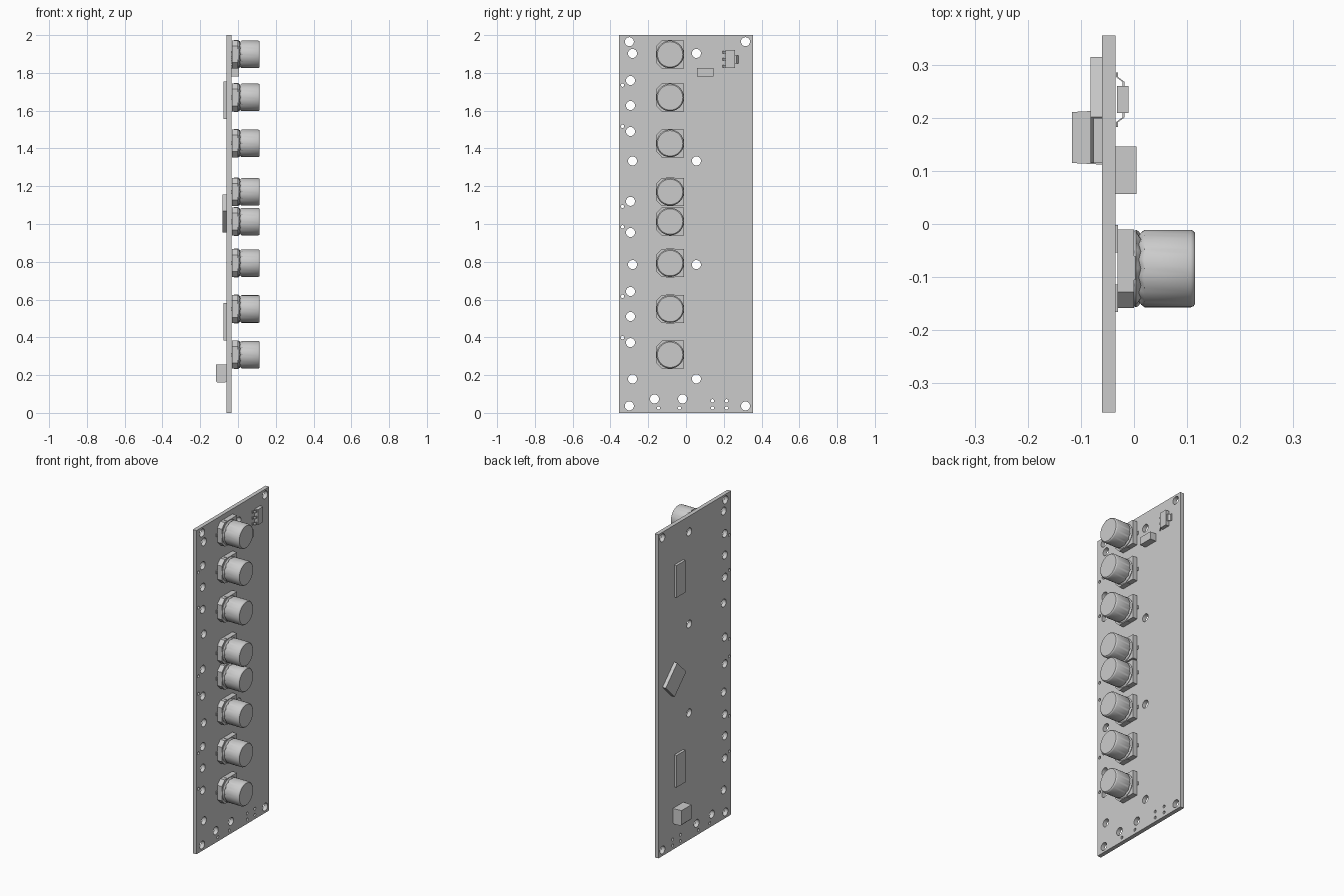
import bpy, bmesh, math
from mathutils import Matrix, Vector

if "Cube" in bpy.data.objects:
    bpy.data.objects.remove(bpy.data.objects["Cube"])

grey = bpy.data.materials.new("plain grey")
grey.use_nodes = True
grey.diffuse_color = (0.6, 0.6, 0.6, 1)
grey.node_tree.nodes["Principled BSDF"].inputs["Base Color"].default_value = (0.6, 0.6, 0.6, 1)


def finish(name, bm):
    bmesh.ops.recalc_face_normals(bm, faces=bm.faces)
    mesh = bpy.data.meshes.new(name)
    bm.to_mesh(mesh)
    bm.free()
    mesh.materials.append(grey)
    ob = bpy.data.objects.new(name, mesh)
    bpy.context.collection.objects.link(ob)
    return ob


def select_only(ob):
    bpy.ops.object.select_all(action="DESELECT")
    ob.select_set(True)
    bpy.context.view_layer.objects.active = ob


def add_box(bm, x, y, z):
    """Axis-aligned box from (low, high) pairs."""
    lows, sizes = zip(*[(sum(p) / 2, p[1] - p[0]) for p in (x, y, z)])
    m = Matrix.Translation(lows) @ Matrix.Diagonal((*sizes, 1))
    return bmesh.ops.create_cube(bm, size=1, matrix=m)["verts"]


def add_prism(bm, outline, x0, x1):
    """Extrude a (y, z) outline along x."""
    face = bm.faces.new([bm.verts.new((x0, y, z)) for y, z in outline])
    out = bmesh.ops.extrude_face_region(bm, geom=[face])["geom"]
    moved = [v for v in out if isinstance(v, bmesh.types.BMVert)]
    bmesh.ops.translate(bm, verts=moved, vec=(x1 - x0, 0, 0))


def box(name, x, y, z):
    bm = bmesh.new()
    add_box(bm, x, y, z)
    return finish(name, bm)


BACK, FACE = -0.06, -0.035

# Circuit board, with mounting and wire holes cut through
board = box("circuit_board", (BACK, FACE), (-0.355, 0.355), (0, 2))
big = {
    -0.30: (0.037, 1.965), 0.315: (0.037, 1.965),
    -0.283: (0.18, 0.785, 1.334, 1.903), 0.055: (0.18, 0.785, 1.334, 1.903),
    -0.294: (0.372, 0.51, 0.643, 0.955, 1.12, 1.49, 1.627, 1.76),
    -0.167: (0.074,), -0.018: (0.074,),
}
small = {
    -0.336: (0.398, 0.617, 0.985, 1.093, 1.517, 1.735),
    -0.146: (0.026,), -0.035: (0.026,),
    0.14: (0.026, 0.064), 0.215: (0.026, 0.064),
}
bm = bmesh.new()
for holes, radius, sides in ((big, 0.024, 24), (small, 0.009, 12)):
    for y, heights in holes.items():
        for z in heights:
            m = Matrix.Translation((BACK, y, z)) @ Matrix.Rotation(math.pi / 2, 4, "Y")
            bmesh.ops.create_cone(bm, cap_ends=True, segments=sides, radius1=radius,
                                  radius2=radius, depth=0.2, matrix=m)
cutter = finish("hole_cutter", bm)
cutter.hide_render = True
mod = board.modifiers.new("holes", "BOOLEAN")
mod.operation, mod.solver, mod.object = "DIFFERENCE", "EXACT", cutter
select_only(board)
bpy.ops.object.modifier_apply(modifier="holes")
bpy.data.objects.remove(cutter)

# Capacitor can: lathed about x, with a crimped groove
R, SIDES = 0.073, 48
bm = bmesh.new()
profile = [(-0.004, R - 0.004), (0.004, R), (0.007, R - 0.003), (0.011, R - 0.009),
           (0.015, R - 0.003), (0.02, R), (0.107, R), (0.112, R - 0.002), (0.115, R - 0.006)]
rings = []
for x, r in profile:
    ring = []
    for i in range(SIDES):
        a = 2 * math.pi * i / SIDES
        wave = 0.002 * math.cos(12 * a) if 0.004 < x < 0.018 else 0
        ring.append(bm.verts.new((x + wave, r * math.cos(a), r * math.sin(a))))
    rings.append(ring)
for low, high in zip(rings, rings[1:]):
    for i in range(SIDES):
        j = (i + 1) % SIDES
        bm.faces.new((low[i], low[j], high[j], high[i]))
bm.faces.new(rings[0])
bm.faces.new(rings[-1])
can = finish("capacitor_can", bm)
select_only(can)
bpy.ops.object.shade_smooth_by_angle(angle=math.radians(35))

# Capacitor base: square with two cut corners, side tabs and flat leads
bm = bmesh.new()
s, c = 0.074, 0.03
add_prism(bm, [(s, s), (s, -s), (c - s, -s), (-s, c - s), (-s, s - c), (c - s, s)], -0.031, 0.0)
for side in (-1, 1):
    z = sorted((side * (s - 0.005), side * (s + 0.002)))
    add_box(bm, (-0.02, 0.003), (-0.022, 0.024), z)
    y = sorted((side * 0.03, side * 0.082))
    add_box(bm, (FACE, -0.03), y, (-0.01, 0.01))
base = finish("capacitor_base", bm)

for n, z in enumerate((0.308, 0.55, 0.793, 1.013, 1.17, 1.427, 1.67, 1.898)):
    for part in (can, base):
        ob = part if n == 0 else part.copy()
        if n:
            bpy.context.collection.objects.link(ob)
        ob.location = (0, -0.084, z)

# Small block capacitor
box("block_capacitor", (FACE, 0.005), (0.057, 0.146), (1.78, 1.827))

# Voltage regulator: body, three bent legs and a wide tab
box("regulator_body", (-0.032, -0.01), (0.209, 0.26), (1.825, 1.92))


def bent_leg(name, y, direction, z, half):
    steps = [(0, -0.022), (0.009, -0.022), (0.018, -0.034), (0.027, -0.034)]
    bm = bmesh.new()
    lines = [[bm.verts.new((x + t, y + direction * d, z + w)) for t, w in
              ((0, -half), (0, half), (0.004, half), (0.004, -half))] for d, x in steps]
    for a, b in zip(lines, lines[1:]):
        for i in range(4):
            j = (i + 1) % 4
            bm.faces.new((a[i], a[j], b[j], b[i]))
    bm.faces.new(lines[0])
    bm.faces.new(lines[-1])
    finish(name, bm)


for z in (1.835, 1.872, 1.909):
    bent_leg("regulator_leg", 0.21, -1, z, 0.007)
bent_leg("regulator_tab", 0.259, 1, 1.872, 0.021)

# Flat chips on the back
for z in (0.482, 1.655):
    box("rear_chip", (-0.076, BACK), (0.115, 0.2), (z - 0.099, z + 0.099))
turned = box("turned_chip", (-0.011, 0.011), (-0.08, 0.08), (-0.0615, 0.0615))
turned.rotation_euler.x = -math.pi / 4
turned.location = (-0.071, 0.215, 1.055)

# Connector block on the back, slightly drafted towards its outer face
bm = bmesh.new()
verts = add_box(bm, (-0.117, BACK), (0.112, 0.214), (0.16, 0.255))
for v in verts:
    if v.co.x < -0.1:
        v.co.y += 0.003 if v.co.y < 0.16 else -0.003
edges = [e for e in bm.edges if all(v.co.z < 0.2 for v in e.verts)
         and abs(e.verts[0].co.x - e.verts[1].co.x) < 0.01]
bmesh.ops.bevel(bm, geom=edges, offset=0.008, segments=1, affect="EDGES")
finish("rear_connector", bm)
